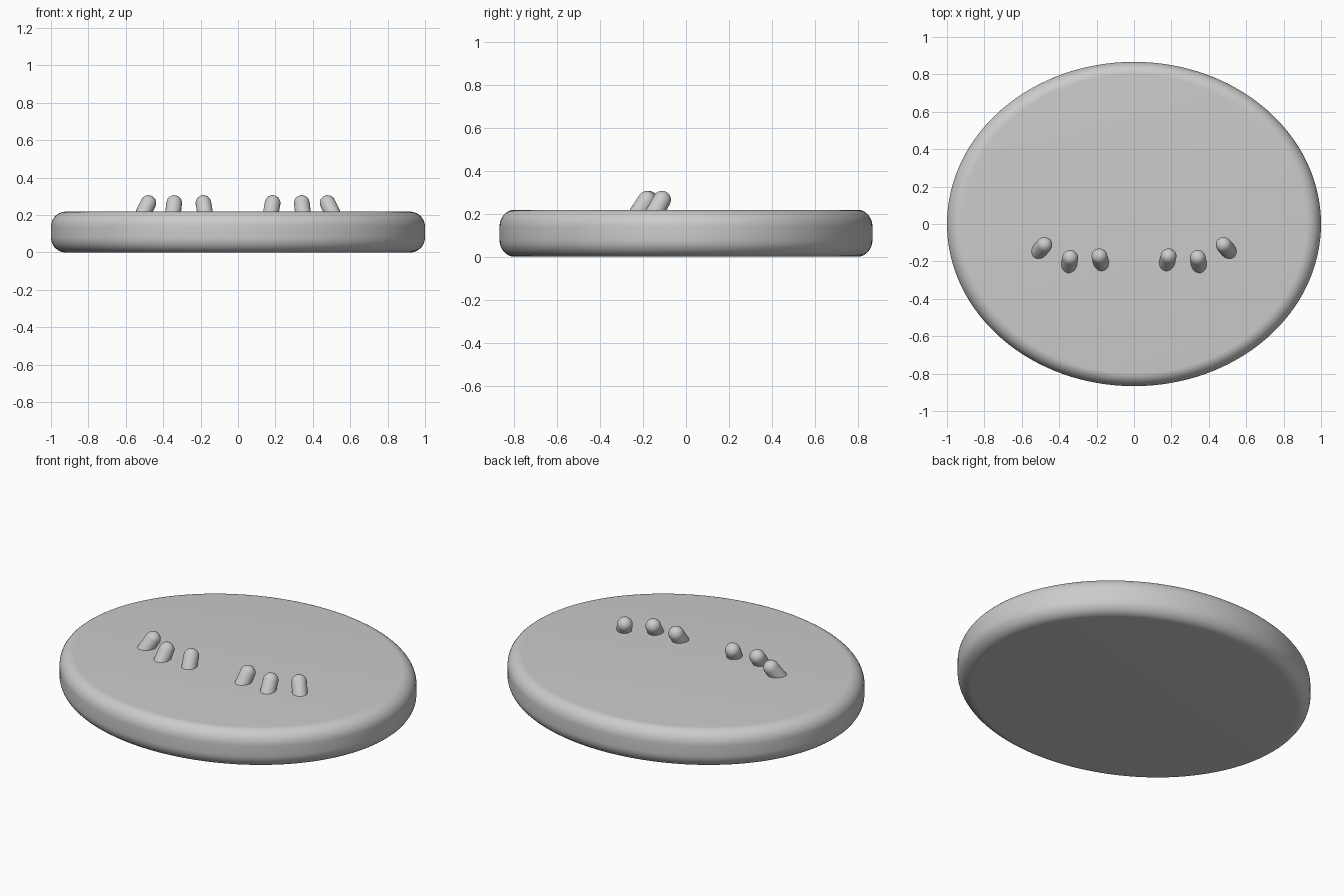
import bpy
import bmesh
import math
from mathutils import Vector

old = bpy.data.objects.get("Cube")
if old:
    bpy.data.objects.remove(old)

# Single plain material
GREY = (0.6, 0.6, 0.6, 1.0)
mat = bpy.data.materials.new("plain_grey")
mat.use_nodes = True
mat.diffuse_color = GREY
mat.node_tree.nodes["Principled BSDF"].inputs["Base Color"].default_value = GREY


def lathe(name, profile, steps):
    """Spin a radius/height profile around z into a smooth closed solid."""
    bm = bmesh.new()
    verts = [bm.verts.new((r, 0, z)) for r, z in profile]
    edges = [bm.edges.new(pair) for pair in zip(verts, verts[1:])]
    bmesh.ops.spin(bm, geom=verts + edges, cent=(0, 0, 0), axis=(0, 0, 1),
                   angle=math.tau, steps=steps, use_merge=True)
    bmesh.ops.remove_doubles(bm, verts=bm.verts, dist=1e-5)
    bmesh.ops.recalc_face_normals(bm, faces=bm.faces)
    mesh = bpy.data.meshes.new(name)
    bm.to_mesh(mesh)
    bm.free()
    mesh.materials.append(mat)
    obj = bpy.data.objects.new(name, mesh)
    bpy.context.collection.objects.link(obj)
    bpy.ops.object.select_all(action="DESELECT")
    bpy.context.view_layer.objects.active = obj
    obj.select_set(True)
    bpy.ops.object.shade_smooth_by_angle(angle=math.radians(40))
    return obj


def arc(r, z, radius, start, end, steps):
    """Points along a circular arc, angles in degrees."""
    angles = [math.radians(start + (end - start) * i / steps) for i in range(steps + 1)]
    return [(r + radius * math.cos(a), z + radius * math.sin(a)) for a in angles]


# Oval base with rounded top and bottom rims
HEIGHT, RIM = 0.218, 0.08
base_profile = ([(0, 0)] + arc(1 - RIM, RIM, RIM, -90, 0, 10)
                + arc(1 - RIM, HEIGHT - RIM, RIM, 0, 90, 10) + [(0, HEIGHT)])
base = lathe("oval_base", base_profile, 128)
base.scale.y = 0.867

# Round-tipped pegs: tip centre, and axis pointing from the foot to the tip
PEG_RADIUS, PEG_LENGTH, TIP_Z = 0.042, 0.13, 0.264
peg_profile = [(0, -PEG_LENGTH), (PEG_RADIUS, -PEG_LENGTH)] + arc(0, 0, PEG_RADIUS, 0, 90, 8)
pegs = {
    "inner_peg": ((0.185, -0.173), (0.17, 0.62)),
    "middle_peg": ((0.341, -0.181), (-0.12, 0.66)),
    "outer_peg": ((0.479, -0.112), (-0.48, 0.55)),
}
for name, ((x, y), (lean_x, lean_y)) in pegs.items():
    for side, label in ((1, "left"), (-1, "right")):
        peg = lathe(f"{label}_{name}", peg_profile, 32)
        peg.location = (side * x, y, TIP_Z)
        axis = Vector((side * lean_x, lean_y, 1))
        peg.rotation_euler = axis.to_track_quat("Z", "Y").to_euler()
